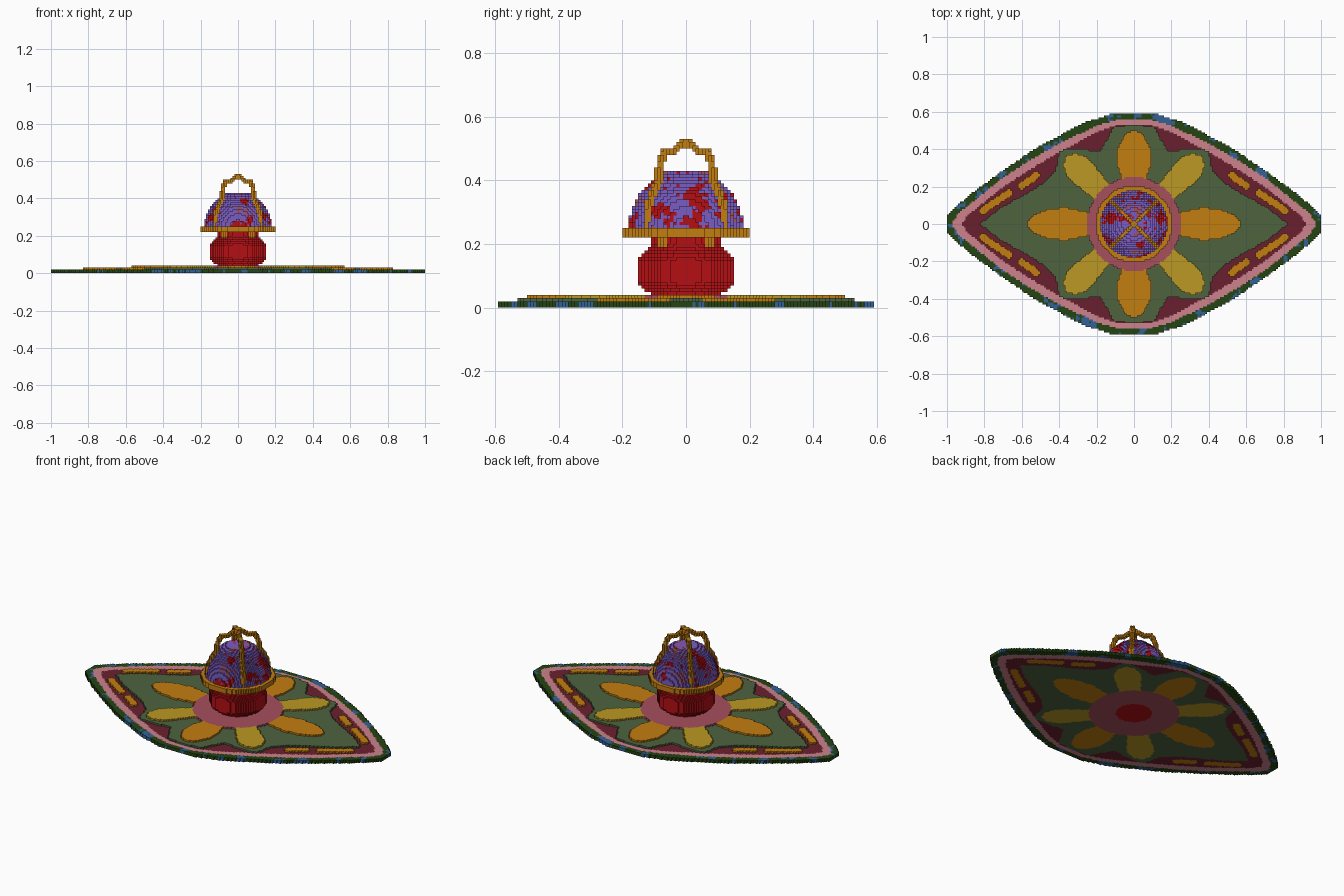
import bpy, bmesh, math
from mathutils import Vector, noise

if "Cube" in bpy.data.objects:
    bpy.data.objects.remove(bpy.data.objects["Cube"], do_unlink=True)

S = 0.01  # edge length of one block

PALETTE = [
    ("dark_green", (36, 68, 18)), ("blue", (50, 98, 150)), ("pink", (205, 130, 140)),
    ("maroon", (106, 31, 46)), ("sage_green", (78, 99, 63)), ("orange", (194, 125, 16)),
    ("ochre_yellow", (187, 152, 36)), ("rose", (166, 80, 92)), ("red", (180, 14, 20)),
    ("purple", (122, 92, 194)),
]
INDEX = {name: i for i, (name, _) in enumerate(PALETTE)}


def linear(c):
    c /= 255
    return c / 12.92 if c <= 0.04045 else ((c + 0.055) / 1.055) ** 2.4


MATERIALS = []
for name, rgb in PALETTE:
    m = bpy.data.materials.new(name)
    m.use_nodes = True
    col = [linear(c) for c in rgb] + [1]
    m.diffuse_color = col
    bsdf = m.node_tree.nodes["Principled BSDF"]
    bsdf.inputs["Base Color"].default_value = col
    bsdf.inputs["Roughness"].default_value = 0.9
    MATERIALS.append(m)


def profile(points, t):
    """Piecewise linear value at t, or -1 outside the range."""
    for (a, b), (c, d) in zip(points, points[1:]):
        if a <= t <= c:
            return b + (d - b) * (t - a) / (c - a)
    return -1


def segment_distance(p, a, b):
    p, a, b = Vector(p), Vector(a), Vector(b)
    ab = b - a
    t = max(0, min(1, (p - a).dot(ab) / ab.dot(ab)))
    return (p - a - ab * t).length


# Rug bands: half depth against distance from the middle, for one quarter
OUTLINE = [(0, .59), (.13, .585), (.26, .545), (.475, .433), (.567, .378), (.716, .275),
           (.88, .155), (.96, .085), (1, .04)]
PINK_OUT = [(0, .56), (.1, .555), (.2, .525), (.4, .43), (.567, .335), (.716, .235),
            (.88, .105), (.94, .055), (.975, 0)]
PINK_IN = [(0, .53), (.1, .525), (.2, .49), (.4, .385), (.567, .285), (.716, .185),
           (.88, .055), (.925, 0)]
FIELD = [(0, .53), (.11, .52), (.18, .39), (.365, .405), (.40, .385), (.42, .29),
         (.48, .22), (.6, .15), (.72, .085), (.825, 0)]
DASHES = [((.52, .26), (.60, .205)), ((.67, .165), (.81, .07))]


def in_petal(u, v, length, width, widest):
    if u < .2 or u > length:
        return False
    if u > widest:
        return abs(v) < width * math.sqrt(1 - ((u - widest) / (length - widest)) ** 2)
    return abs(v) < .055 + (width - .055) * (u - .2) / (widest - .2)


def rug_cell(x, y):
    """Part, colour and height in layers of the rug at one spot."""
    ax, ay = abs(x), abs(y)
    r = math.hypot(x, y)
    if ay > profile(OUTLINE, ax):
        return None
    if r < .10:
        return "flower_centre", "red", 4
    if r < .25:
        return "flower_centre", "rose", 4
    if in_petal(ax, ay, .57, .087, .36) or in_petal(ay, ax, .50, .095, .33):
        return "long_petals", "orange", 4
    if in_petal((ax + ay) * .7071, (ax - ay) * .7071, .51, .075, .40):
        return "diagonal_petals", "ochre_yellow", 4
    if ay < profile(FIELD, ax):
        return "rug_field", "sage_green", 3
    if any(segment_distance((ax, ay), a, b) < .021 for a, b in DASHES):
        return "rug_dashes", "orange", 3
    if ay < profile(PINK_IN, ax):
        return "rug_inner_border", "maroon", 2
    if ay < profile(PINK_OUT, ax):
        return "rug_band", "pink", 2
    patch = noise.noise(Vector((x * 11, y * 11, 3.3))) + .4 * noise.noise(Vector((x * 45, y * 45, 1)))
    return "rug_edge", "blue" if patch > .27 else "dark_green", 2


# Pot radius against height, and strap path in the diagonal plane (radius, height)
POT = [(.04, .10), (.05, .12), (.07, .145), (.085, .155), (.145, .155), (.16, .145),
       (.175, .13), (.19, .115), (.20, .108), (.22, .108)]
STRAP = [(.170, .25), (.170, .29), (.158, .34), (.146, .365), (.122, .395), (.117, .44),
         (.106, .47), (.094, .49), (.05, .495), (.03, .51), (0, .519)]


def tower_cell(x, y, z):
    r = math.hypot(x, y)
    d, e = (abs(x) + abs(y)) * .7071, (abs(x) - abs(y)) * .7071
    if .22 < z < .25 and r < .205:
        return "gold_rim", "orange"
    if z > .25 and abs(e) < .0115:
        if any(segment_distance((d, z), a, b) < .0105 for a, b in zip(STRAP, STRAP[1:])):
            return "crossed_handles", "orange"
    if r < profile(POT, z):
        if z > .19 and abs(e) < .015:
            return "neck_studs", "orange"
        return "pot", "red"
    h = (z - .24) / .2
    if .25 < z < .435 and r < .18 * math.sqrt(max(0, 1 - h * h)):
        p = Vector((x, y, z))
        n = noise.noise(p * 17) + .5 * noise.noise(p * 60)
        return "dome", "red" if n > .33 else "rose" if n < -.52 else "purple"
    return None


# Fill the block grid
cells = {}
for i in range(-100, 100):
    for j in range(-60, 60):
        x, y = (i + .5) * S, (j + .5) * S
        spot = rug_cell(x, y)
        if spot:
            for k in range(spot[2]):
                cells[i, j, k] = spot[:2]
for i in range(-21, 21):
    for j in range(-21, 21):
        for k in range(4, 54):
            spot = tower_cell((i + .5) * S, (j + .5) * S, (k + .5) * S)
            if spot:
                cells[i, j, k] = spot

# Corner offsets of each block side, wound outward
SIDES = {}
for axis in range(3):
    for s in (0, 1):
        corners = []
        for a, b in ((0, 0), (1, 0), (1, 1), (0, 1)):
            c = [0, 0, 0]
            c[axis], c[(axis + 1) % 3], c[(axis + 2) % 3] = s, a, b
            corners.append(tuple(c))
        normal = [0, 0, 0]
        normal[axis] = 2 * s - 1
        SIDES[tuple(normal)] = corners if s else corners[::-1]


def build_part(part):
    """Mesh the exposed block sides of one part."""
    bm = bmesh.new()
    verts, slots = {}, []
    for (i, j, k), (owner, colour) in cells.items():
        if owner != part:
            continue
        if colour not in slots:
            slots.append(colour)
        for (dx, dy, dz), corners in SIDES.items():
            if (i + dx, j + dy, k + dz) in cells:
                continue
            quad = []
            for a, b, c in corners:
                key = (i + a, j + b, k + c)
                if key not in verts:
                    verts[key] = bm.verts.new([n * S for n in key])
                quad.append(verts[key])
            bm.faces.new(quad).material_index = slots.index(colour)
    mesh = bpy.data.meshes.new(part)
    bm.to_mesh(mesh)
    bm.free()
    for colour in slots:
        mesh.materials.append(MATERIALS[INDEX[colour]])
    bpy.context.collection.objects.link(bpy.data.objects.new(part, mesh))


for part in sorted({owner for owner, _ in cells.values()}):
    build_part(part)
